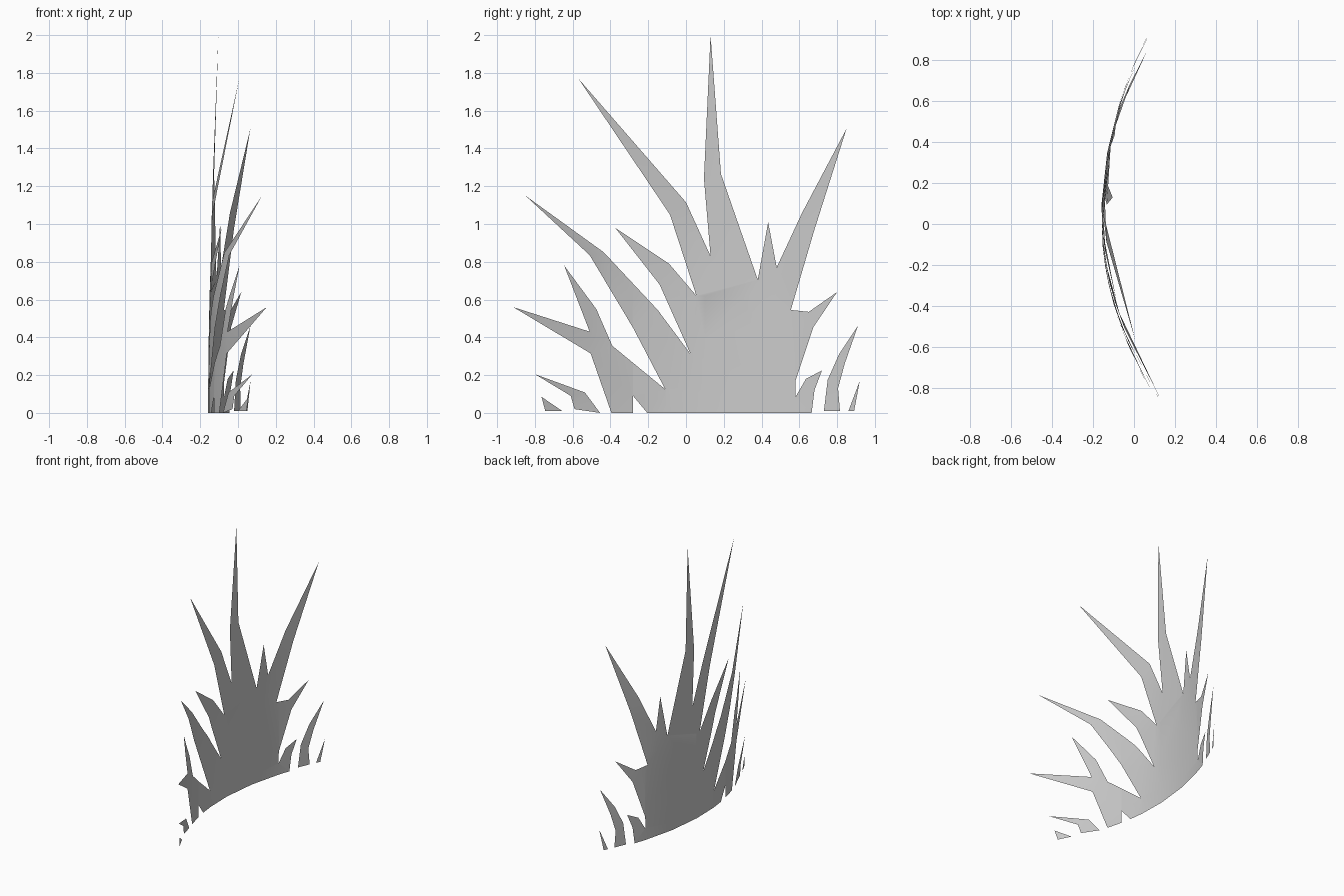
import bpy
import bmesh
from mathutils import Vector
from mathutils.geometry import delaunay_2d_cdt

cube = bpy.data.objects.get("Cube")
if cube:
    bpy.data.objects.remove(cube, do_unlink=True)

# One flat grey for the whole sheet
grey = bpy.data.materials.new("light_grey")
grey.use_nodes = True
colour = (.6, .6, .6, 1)
grey.diffuse_color = colour
grey.node_tree.nodes["Principled BSDF"].inputs["Base Color"].default_value = colour

BODY_TOP = .62      # the spikes above this height stay straight


def bend(y, z):
    """Depth of the curved sheet: a shallow bow that leans forward with height."""
    offset = y - .03
    bow = .284 if offset > 0 else .341
    lean = .053 * (z / 2) ** 1.5
    return bow * offset * offset - .16 + lean


def slice_faces(bm, faces, point, normal):
    """Cut the given faces along a plane without removing anything."""
    edges = {edge for face in faces for edge in face.edges}
    verts = {vert for face in faces for vert in face.verts}
    bmesh.ops.bisect_plane(bm, geom=list(verts) + list(edges) + list(faces),
                           plane_co=point, plane_no=normal)


def curved_sheet(name, outline, slices=()):
    """Fill a side outline of (y, z) points, cut it in strips and bow it."""
    # Fill the concave outline with triangles that stay inside it
    border = list(reversed(range(len(outline))))
    filled = delaunay_2d_cdt([Vector(point) for point in outline], [], [border], 1, .0001)
    bm = bmesh.new()
    verts = [bm.verts.new((0, y, z)) for y, z in filled[0]]
    for triangle in filled[2]:
        bm.faces.new([verts[index] for index in triangle])
    bm.normal_update()

    if slices:
        slice_faces(bm, bm.faces[:], Vector((0, 0, BODY_TOP)), Vector((0, 0, 1)))
    for y in slices:
        body = [face for face in bm.faces
                if all(vert.co.z < BODY_TOP + .001 for vert in face.verts)]
        slice_faces(bm, body, Vector((0, y, 0)), Vector((0, 1, 0)))
    bm.normal_update()
    bmesh.ops.triangulate(bm, faces=bm.faces[:])

    # Face the hollow side, then bow the flat sheet
    bm.normal_update()
    for face in bm.faces:
        if face.normal.x < 0:
            face.normal_flip()
    for vert in bm.verts:
        vert.co.x = bend(vert.co.y, vert.co.z)

    mesh = bpy.data.meshes.new(name)
    bm.to_mesh(mesh)
    bm.free()
    mesh.materials.append(grey)
    sheet = bpy.data.objects.new(name, mesh)
    bpy.context.collection.objects.link(sheet)
    bpy.ops.object.select_all(action="DESELECT")
    sheet.select_set(True)
    bpy.context.view_layer.objects.active = sheet
    bpy.ops.object.shade_smooth_by_angle()


# Main spiky sheet, listed spike by spike from the front foot to the back foot
front_low_spikes = [
    (-.395, 0), (-.505, .315), (-.915, .56), (-.51, .43),
    (-.645, .78), (-.475, .55), (-.39, .355), (-.11, .125),
]
front_middle_spikes = [
    (-.28, .45), (-.51, .835), (-.85, 1.15), (-.435, .85), (-.15, .545),
    (.025, .31), (-.14, .68), (-.375, .98), (-.09, .79), (.055, .62),
]
tall_spikes = [
    (-.085, 1.05), (-.57, 1.77), (0, 1.115), (.13, .83),
    (.095, 1.24), (.13, 2), (.185, 1.265), (.38, .705),
    (.435, 1.01), (.48, .77), (.615, 1.06), (.85, 1.505), (.68, .97),
]
back_spikes = [
    (.555, .545), (.65, .535), (.8, .64), (.675, .455), (.58, .17),
    (.58, .085), (.635, .18), (.72, .225), (.68, .12), (.665, 0),
]
bottom_notch = [(-.205, 0), (-.28, .09), (-.28, 0)]

curved_sheet(
    "main_spiky_sheet",
    front_low_spikes + front_middle_spikes + tall_spikes + back_spikes + bottom_notch,
    slices=(-.28, -.1, .1, .35, .58),
)

# Loose low shards in front of and behind the main sheet
shards = {
    "front_tip_shard": [(-.765, .085), (-.655, .01), (-.745, .01)],
    "front_shard": [(-.8, .205), (-.535, .108), (-.455, 0), (-.59, .02), (-.61, .09)],
    "back_shard": [(.73, .01), (.75, .175), (.81, .31), (.91, .46),
                   (.84, .26), (.805, .13), (.815, .01)],
    "back_tip_shard": [(.86, .01), (.92, .17), (.89, .01)],
}
for shard_name, shard_outline in shards.items():
    curved_sheet(shard_name, shard_outline)
